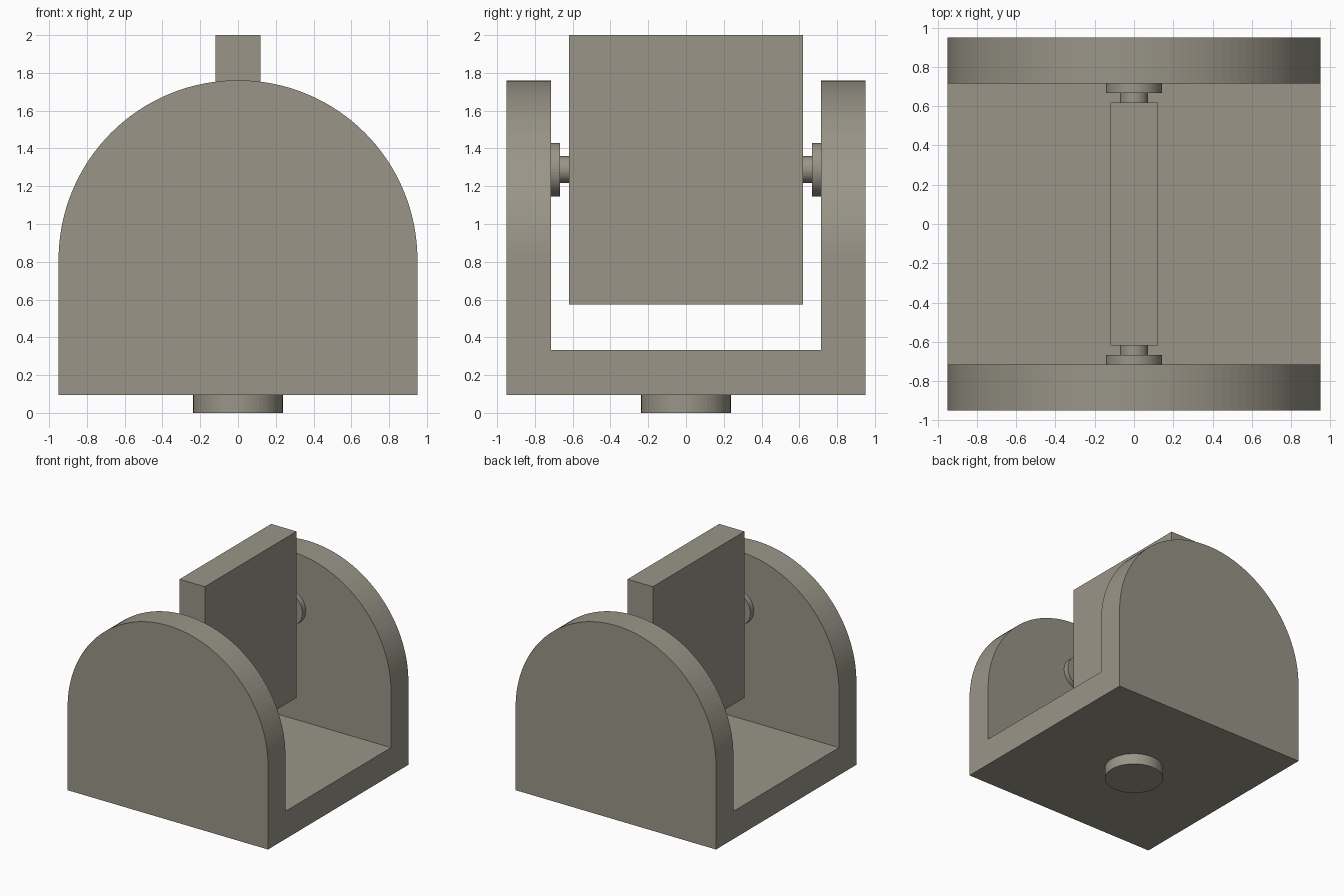
import bpy, bmesh
from math import pi, sin, cos

if "Cube" in bpy.data.objects:
    bpy.data.objects.remove(bpy.data.objects["Cube"])

SEG = 64            # sides of the pins and stub
ARC_SEG = 64        # steps along the half-round wall tops
HALF = 0.95         # half width and depth of the bracket
BASE_Z, FLOOR_Z, ARC_Z = 0.096, 0.333, 0.811
INNER_Y = 0.715     # inside face of the side walls
PIN_Z = 1.288       # pivot height

metal = bpy.data.materials.new("warm_grey")
metal.diffuse_color = (0.32, 0.30, 0.245, 1)
metal.use_nodes = True
metal.node_tree.nodes["Principled BSDF"].inputs["Base Color"].default_value = metal.diffuse_color


def box(name, lo, hi):
    bpy.ops.mesh.primitive_cube_add(size=1, location=[(a + b) / 2 for a, b in zip(lo, hi)])
    ob = bpy.context.object
    ob.name = name
    ob.scale = [b - a for a, b in zip(lo, hi)]
    bpy.ops.object.transform_apply(location=False, rotation=False, scale=True)
    ob.data.materials.append(metal)
    return ob


def cylinder(name, radius, depth, loc, rot=(0, 0, 0)):
    bpy.ops.mesh.primitive_cylinder_add(vertices=SEG, radius=radius, depth=depth,
                                        location=loc, rotation=rot)
    bpy.context.object.name = name
    bpy.context.object.data.materials.append(metal)


# Arched block: round-topped profile extruded front to back
bm = bmesh.new()
profile = [(-HALF, BASE_Z), (HALF, BASE_Z)]
profile += [(HALF * cos(pi * i / ARC_SEG), ARC_Z + HALF * sin(pi * i / ARC_SEG))
            for i in range(ARC_SEG + 1)]
face = bm.faces.new([bm.verts.new((x, -HALF, z)) for x, z in profile])
ext = bmesh.ops.extrude_face_region(bm, geom=[face])
bmesh.ops.translate(bm, vec=(0, 2 * HALF, 0),
                    verts=[v for v in ext["geom"] if isinstance(v, bmesh.types.BMVert)])
bmesh.ops.recalc_face_normals(bm, faces=bm.faces)
mesh = bpy.data.meshes.new("bracket")
bm.to_mesh(mesh)
bm.free()
bracket = bpy.data.objects.new("bracket", mesh)
bpy.context.collection.objects.link(bracket)
mesh.materials.append(metal)

# Slot between the two walls, leaving a U-shaped bracket
cutter = box("slot_cutter", (-1.5, -INNER_Y, FLOOR_Z), (1.5, INNER_Y, 2.5))
cut = bracket.modifiers.new("slot", 'BOOLEAN')
cut.operation = 'DIFFERENCE'
cut.solver = 'EXACT'
cut.object = cutter
bpy.context.view_layer.objects.active = bracket
bpy.ops.object.modifier_apply(modifier=cut.name)
bpy.data.objects.remove(cutter)

# Round stub under the bracket
cylinder("base_stub", 0.237, BASE_Z, (0, 0, BASE_Z / 2))

# Hanging plate
box("pivot_plate", (-0.12, -0.62, 0.575), (0.12, 0.62, 2.0))

# Pivot pin and washer on each side of the plate
for side, label in ((-1, "front"), (1, "back")):
    cylinder(label + "_pivot_pin", 0.071, 0.05, (0, side * 0.644, PIN_Z), (pi / 2, 0, 0))
    cylinder(label + "_washer", 0.142, 0.047, (0, side * 0.6915, PIN_Z), (pi / 2, 0, 0))
